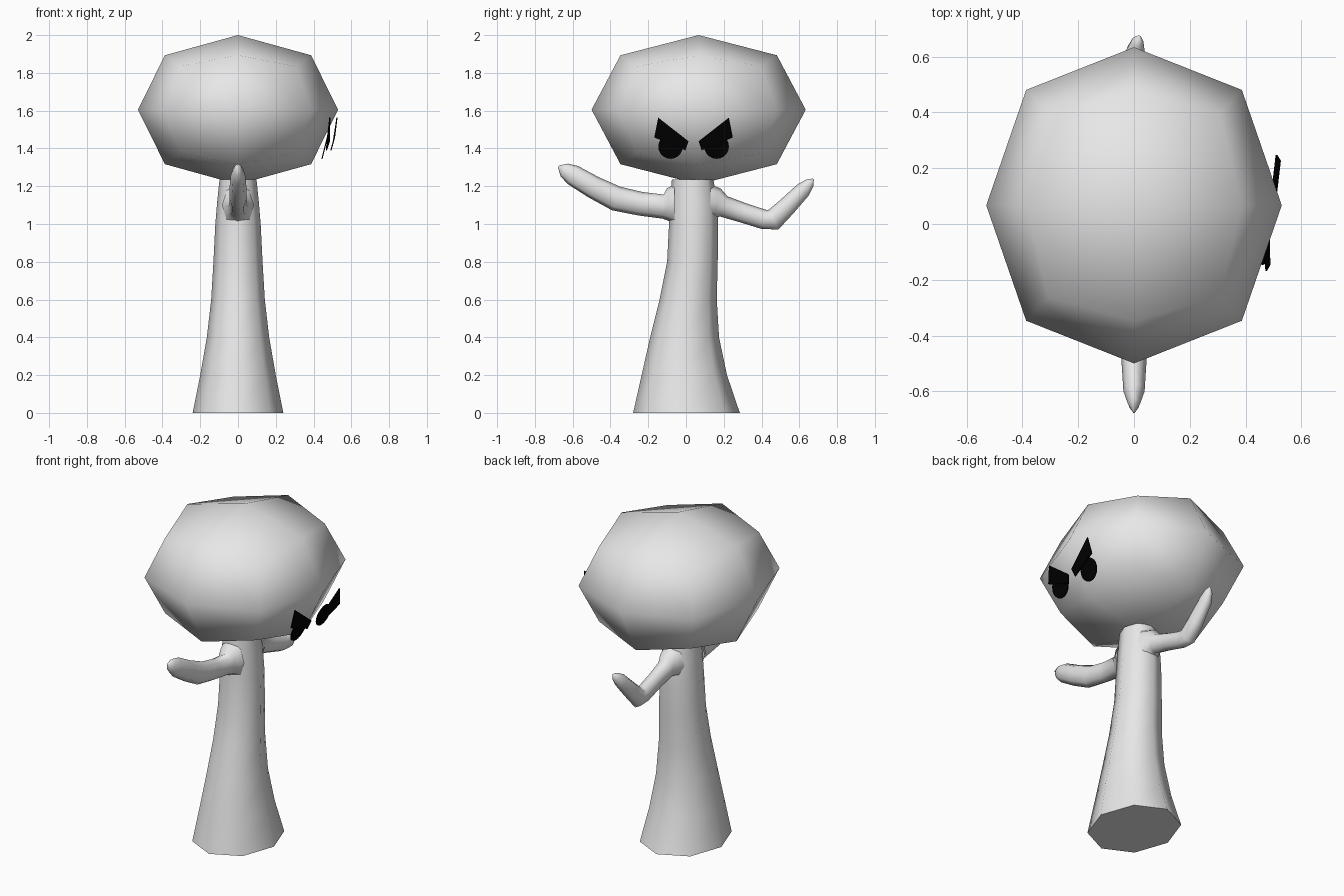
import bpy, bmesh, math
from mathutils import Vector

if "Cube" in bpy.data.objects:
    bpy.data.objects.remove(bpy.data.objects["Cube"])


def material(name, rgb):
    m = bpy.data.materials.new(name)
    m.diffuse_color = (*rgb, 1)
    m.use_nodes = True
    m.node_tree.nodes["Principled BSDF"].inputs["Base Color"].default_value = m.diffuse_color
    return m


GREY = material("pale_grey", (0.8, 0.8, 0.8))
BLACK = material("black", (0.0, 0.0, 0.0))


def finish(name, bm, mat, angle=None):
    bmesh.ops.recalc_face_normals(bm, faces=bm.faces)
    me = bpy.data.meshes.new(name)
    bm.to_mesh(me)
    bm.free()
    me.materials.append(mat)
    ob = bpy.data.objects.new(name, me)
    bpy.context.collection.objects.link(ob)
    if angle:
        bpy.ops.object.select_all(action='DESELECT')
        ob.select_set(True)
        bpy.context.view_layer.objects.active = ob
        bpy.ops.object.shade_smooth_by_angle(angle=math.radians(angle))
    return ob


def loft(name, rings, angle):
    """Skin eight-sided rings given as (centre, first axis, second axis)."""
    bm = bmesh.new()
    loops = []
    for c, a, b in rings:
        loops.append([bm.verts.new(c + a * math.cos(i * math.pi / 4) + b * math.sin(i * math.pi / 4))
                      for i in range(8)])
    for lo, hi in zip(loops, loops[1:]):
        for i in range(8):
            j = (i + 1) % 8
            bm.faces.new((lo[i], lo[j], hi[j], hi[i]))
    bm.faces.new(loops[0])
    bm.faces.new(loops[-1])
    return finish(name, bm, GREY, angle)


# Trunk: z, y min, y max, half width
trunk = [(0, -.28, .285, .24), (.2, -.235, .217, .2), (.4, -.19, .175, .165),
         (.6, -.14, .163, .142), (.8, -.1, .168, .13), (1.0, -.09, .17, .12),
         (1.12, -.085, .165, .11), (1.235, -.075, .145, .098)]
loft("trunk", [(Vector((0, (a + b) / 2, z)), Vector((w, 0, 0)), Vector((0, (b - a) / 2, 0)))
               for z, a, b, w in trunk], 60)


# Arms: path points as y, z, half width, half height, x shift
def arm(name, pts):
    cs = [Vector((p[4], p[0], p[1])) for p in pts]
    rings = []
    for i, p in enumerate(pts):
        t = (cs[min(i + 1, len(cs) - 1)] - cs[max(i - 1, 0)]).normalized()
        up = Vector((1, 0, 0)).cross(t).normalized()
        rings.append((cs[i], Vector((p[2], 0, 0)), up * p[3]))
    loft(name, rings, 70)


arm("long_arm", [(-.06, 1.1, .085, .11, 0), (-.09, 1.1, .07, .09, 0), (-.12, 1.092, .052, .064, 0),
                 (-.24, 1.107, .045, .063, 0), (-.37, 1.135, .045, .066, 0),
                 (-.49, 1.195, .045, .06, 0), (-.60, 1.26, .038, .055, 0),
                 (-.645, 1.287, .022, .038, 0), (-.675, 1.305, .004, .006, 0)])
arm("bent_arm", [(.13, 1.11, .08, .1, 0), (.165, 1.11, .068, .08, 0), (.2, 1.093, .05, .057, 0),
                 (.3, 1.06, .043, .053, 0), (.41, 1.025, .043, .052, 0),
                 (.462, 1.022, .043, .058, 0), (.53, 1.088, .042, .05, 0),
                 (.62, 1.18, .034, .042, .004), (.655, 1.217, .022, .026, .012),
                 (.674, 1.238, .004, .004, .018)])

# Canopy: rounded, once-divided cube
bm = bmesh.new()
bmesh.ops.create_cube(bm, size=2)
bmesh.ops.subdivide_edges(bm, edges=bm.edges[:], cuts=1, use_grid_fill=True)
for v in bm.verts:
    k = {1: 1.0, 2: .73, 3: .58}[sum(abs(c) > .5 for c in v.co)]
    v.co = Vector((0, .067, 1.605)) + Vector((v.co.x * .53, v.co.y * .567, v.co.z * .395)) * k
finish("canopy", bm, GREY, 80)


# Face pieces: thin plates on the +x side
def plate(name, pts, thick=.006):
    bm = bmesh.new()
    front = [bm.verts.new((x + thick / 2, y, z)) for x, y, z in pts]
    back = [bm.verts.new((x - thick / 2, y, z)) for x, y, z in pts]
    bm.faces.new(front)
    bm.faces.new(back[::-1])
    for i in range(len(pts)):
        j = (i + 1) % len(pts)
        bm.faces.new((front[j], front[i], back[i], back[j]))
    finish(name, bm, BLACK)


for side, s, brow_x in (("near", -1, (.486, .484, .468, .474)),
                        ("far", 1, (.524, .505, .492, .511))):
    outline = [(.187, 1.563), (.027, 1.438), (.043, 1.39), (.208, 1.458)]
    plate(side + "_brow", [(x, .04 + s * d, z) for x, (d, z) in zip(brow_x, outline)])
    disc = []
    for i in range(20):
        a = i * math.tau / 20
        dz = .065 * math.sin(a)
        disc.append((.461 + .25 * dz, .04 + s * .122 + .065 * math.cos(a), 1.41 + dz))
    plate(side + "_eye", disc)
